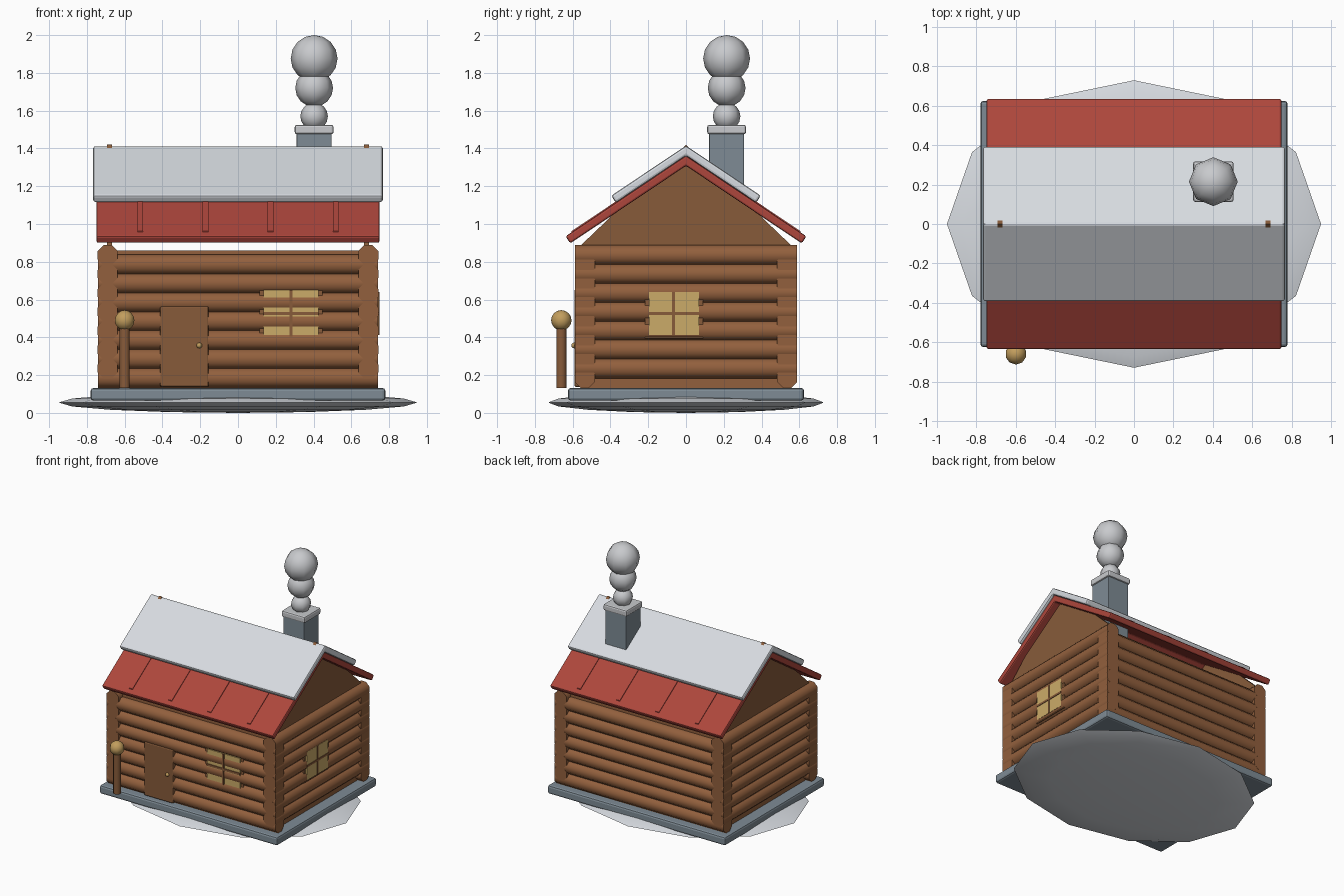
import bpy, bmesh, math
from mathutils import Vector, Matrix

if "Cube" in bpy.data.objects:
    bpy.data.objects.remove(bpy.data.objects["Cube"])


def material(name, r, g, b):
    m = bpy.data.materials.new(name)
    m.diffuse_color = (r, g, b, 1)
    m.use_nodes = True
    m.node_tree.nodes["Principled BSDF"].inputs["Base Color"].default_value = m.diffuse_color
    return m


LOG = material("log brown", 0.29, 0.117, 0.047)
WOOD = material("plank brown", 0.245, 0.105, 0.042)
RED = material("roof red", 0.42, 0.062, 0.045)
SNOW = material("snow white", 0.68, 0.71, 0.75)
SMOKE = material("smoke grey", 0.58, 0.59, 0.61)
STONE = material("stone blue grey", 0.21, 0.26, 0.30)
PANE = material("window yellow", 0.60, 0.41, 0.14)
GOLD = material("lamp gold", 0.54, 0.34, 0.11)


def finish(bm, name, mat, bevel=0.0, smooth=None):
    bmesh.ops.recalc_face_normals(bm, faces=bm.faces)
    me = bpy.data.meshes.new(name)
    bm.to_mesh(me)
    bm.free()
    ob = bpy.data.objects.new(name, me)
    bpy.context.collection.objects.link(ob)
    me.materials.append(mat)
    if bevel:
        mod = ob.modifiers.new("bevel", "BEVEL")
        mod.width = bevel
        mod.segments = 2
    if smooth:
        bpy.ops.object.select_all(action="DESELECT")
        ob.select_set(True)
        bpy.context.view_layer.objects.active = ob
        bpy.ops.object.shade_smooth_by_angle(angle=math.radians(smooth))
    return ob


def box(name, mat, x, y, z, bevel=0.0):
    """Box from (min, max) ranges."""
    bm = bmesh.new()
    bmesh.ops.create_cube(bm, size=1)
    for v in bm.verts:
        v.co = Vector([(a + b) / 2 + c * (b - a) for (a, b), c in zip((x, y, z), v.co)])
    return finish(bm, name, mat, bevel)


def ball(name, mat, centre, radii, segments=8, rings=6, smooth=46):
    bm = bmesh.new()
    bmesh.ops.create_uvsphere(bm, u_segments=segments, v_segments=rings, radius=1)
    bm.transform(Matrix.Translation(centre) @ Matrix.Diagonal((*radii, 1)))
    return finish(bm, name, mat, smooth=smooth)


def rod(name, mat, centre, length, radius, axis, sides=8):
    bm = bmesh.new()
    bmesh.ops.create_cone(bm, cap_ends=True, segments=sides, radius1=radius,
                          radius2=radius, depth=length)
    turn = Matrix.Rotation(math.pi / sides, 4, "Z")
    if axis == "X":
        turn = Matrix.Rotation(math.pi / 2, 4, "Y") @ turn
    elif axis == "Y":
        turn = Matrix.Rotation(math.pi / 2, 4, "X") @ turn
    bm.transform(Matrix.Translation(centre) @ turn)
    return finish(bm, name, mat, smooth=50)


def prism(name, mat, profile, x0, x1, bevel=0.0):
    """Extrude a (y, z) profile along x."""
    bm = bmesh.new()
    face = bm.faces.new([bm.verts.new((x0, y, z)) for y, z in profile])
    out = bmesh.ops.extrude_face_region(bm, geom=[face])
    moved = [v for v in out["geom"] if isinstance(v, bmesh.types.BMVert)]
    bmesh.ops.translate(bm, verts=moved, vec=(x1 - x0, 0, 0))
    return finish(bm, name, mat, bevel)


# Snow mound and stone foundation
ball("snow_mound", SNOW, (0, 0, 0.055), (0.95, 0.73, 0.055), 12, 8)
box("foundation", STONE, (-0.78, 0.78), (-0.625, 0.625), (0.065, 0.132), 0.015)

# Log walls: the two directions interleave by half a log
box("wall_core", LOG, (-0.69, 0.69), (-0.535, 0.535), (0.13, 0.86))
for k in range(7):
    for s, side in ((-1, "front"), (1, "back")):
        rod(f"{side}_log_{k}", LOG, (0, s * 0.535, 0.185 + 0.1 * k), 1.484, 0.057, "X")
    for s, side in ((-1, "left"), (1, "right")):
        rod(f"{side}_log_{k}", LOG, (s * 0.69, 0, 0.235 + 0.1 * k), 1.176, 0.057, "Y")

# Thin gable boards whose tips reach through the ridge
for s, side in ((-1, "left"), (1, "right")):
    prism(f"{side}_gable", WOOD, [(-0.585, 0.86), (0.585, 0.86), (0, 1.42)],
          s * 0.68 - 0.0125, s * 0.68 + 0.0125)

# Roof and snow cover: bent slabs over the ridge
PITCH = math.atan(0.67)


def roof_slab(name, mat, top, reach, thick, half, bevel):
    dy, dz = thick * math.sin(PITCH), thick * math.cos(PITCH)
    end = top - 0.67 * reach
    prism(name, mat, [(0, top), (reach, end), (reach - dy, end - dz),
                      (0, top - thick / math.cos(PITCH)),
                      (dy - reach, end - dz), (-reach, end)], -half, half, bevel)


roof_slab("roof", RED, 1.362, 0.638, 0.045, 0.75, 0.01)
roof_slab("roof_snow", SNOW, 1.415, 0.396, 0.045, 0.767, 0.012)

# Raised seams on both roof slopes
for s in (-1, 1):
    for i, x in enumerate((-0.517, -0.172, 0.172, 0.517)):
        line = [(0.3, 0.006), (0.605, 0.006), (0.605, -0.02), (0.3, -0.02)]
        prism(f"roof_seam_{'front' if s < 0 else 'back'}_{i}", RED,
              [(s * y, 1.362 - 0.67 * y + h) for y, h in line], x - 0.015, x + 0.015)

# Chimney with cap and three puffs of smoke
box("chimney", STONE, (0.31, 0.495), (0.123, 0.307), (1.0, 1.49), 0.004)
box("chimney_cap", SMOKE, (0.3, 0.506), (0.112, 0.318), (1.475, 1.525), 0.012)
for i, (z, r) in enumerate(((1.57, 0.073), (1.72, 0.1), (1.876, 0.124))):
    ball(f"smoke_puff_{i}", SMOKE, (0.403, 0.215, z), (r, r, r), 8, 8)

# Door and knob
box("door", WOOD, (-0.412, -0.155), (-0.591, -0.53), (0.137, 0.567), 0.01)
ball("door_knob", GOLD, (-0.205, -0.592, 0.357), (0.015, 0.015, 0.015))

# Front window, set between the bulges of the logs
box("front_window_frame", WOOD, (0.115, 0.447), (-0.572, -0.53), (0.395, 0.66))
box("front_window_pane", PANE, (0.135, 0.427), (-0.583, -0.53), (0.405, 0.65))
box("front_window_upright", WOOD, (0.272, 0.288), (-0.59, -0.53), (0.405, 0.65))
box("front_window_crossbar", WOOD, (0.135, 0.427), (-0.59, -0.53), (0.519, 0.535))

# Right window
box("right_window_frame", WOOD, (0.68, 0.731), (-0.218, 0.09), (0.395, 0.655))
box("right_window_pane", PANE, (0.68, 0.744), (-0.197, 0.068), (0.413, 0.64))
box("right_window_upright", WOOD, (0.68, 0.748), (-0.073, -0.057), (0.413, 0.64))
box("right_window_crossbar", WOOD, (0.68, 0.748), (-0.197, 0.068), (0.519, 0.535))

# Lamp post beside the door
rod("lamp_post", WOOD, (-0.6, -0.66, 0.3), 0.335, 0.029, "Z")
ball("lamp_globe", GOLD, (-0.6, -0.66, 0.49), (0.054, 0.054, 0.054), 10, 8)
